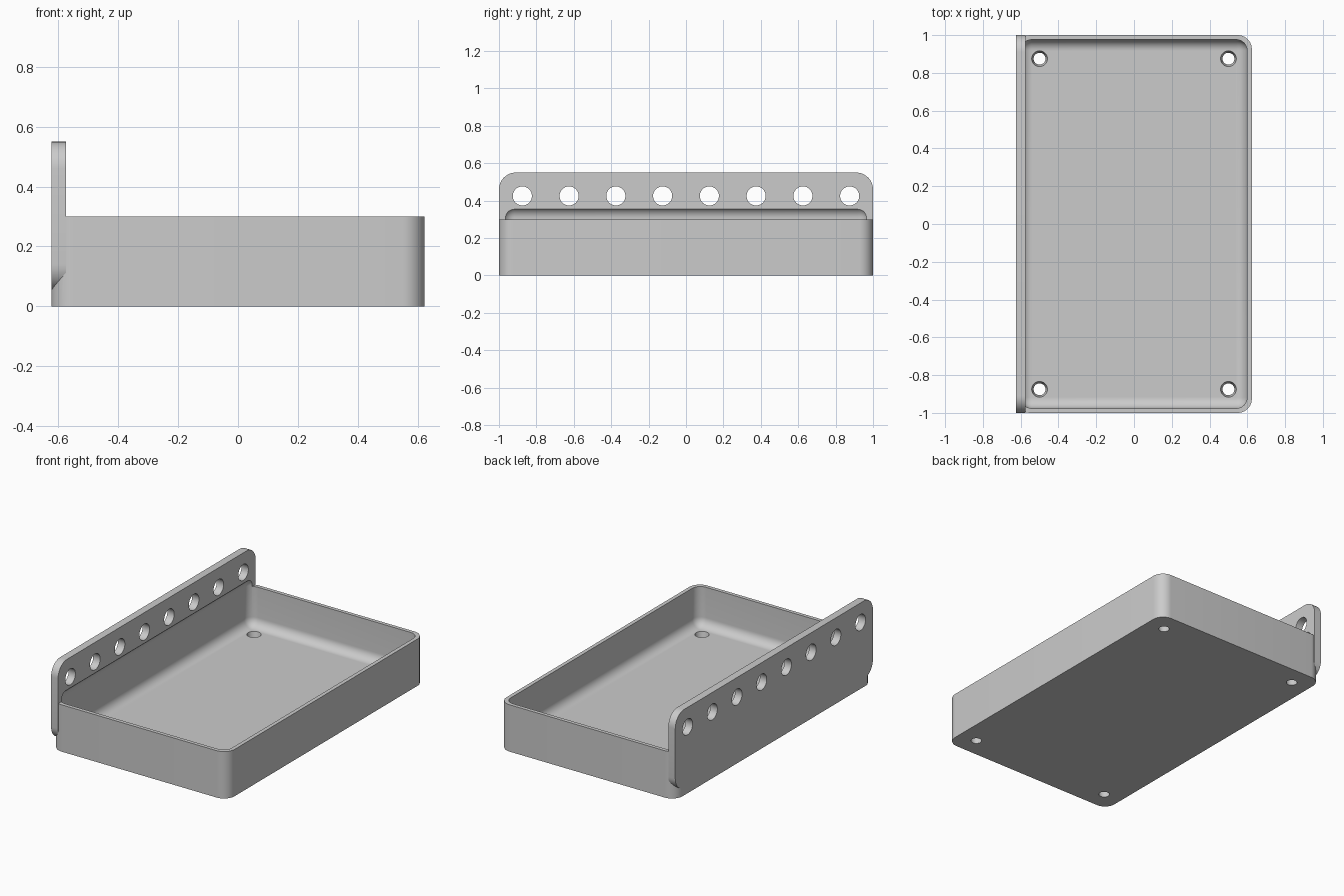
import bpy, bmesh, math
from mathutils import Matrix, Vector

if "Cube" in bpy.data.objects:
    bpy.data.objects.remove(bpy.data.objects["Cube"], do_unlink=True)

grey = bpy.data.materials.new("plain grey")
grey.use_nodes = True
colour = (0.6, 0.6, 0.6, 1)
grey.diffuse_color = colour
grey.node_tree.nodes["Principled BSDF"].inputs["Base Color"].default_value = colour


def make_object(name, bm):
    mesh = bpy.data.meshes.new(name)
    bmesh.ops.recalc_face_normals(bm, faces=bm.faces)
    bm.to_mesh(mesh)
    bm.free()
    mesh.materials.append(grey)
    obj = bpy.data.objects.new(name, mesh)
    bpy.context.collection.objects.link(obj)
    return obj


def rounded_box(name, low, high, radius, axis=None, segments=10):
    """Box between two corners; rounds edges along one axis, or all edges."""
    low, high = Vector(low), Vector(high)
    bm = bmesh.new()
    bmesh.ops.create_cube(bm, size=1)
    for v in bm.verts:
        v.co = (low + high) / 2 + v.co * (high - low)
    edges = [e for e in bm.edges
             if axis is None or abs((e.verts[0].co - e.verts[1].co)[axis]) > 1e-4]
    bmesh.ops.bevel(bm, geom=edges, offset=radius, segments=segments,
                    profile=0.5, affect='EDGES')
    return make_object(name, bm)


def add_cylinder(bm, centre, r_low, r_high, depth, rotation=Matrix()):
    bmesh.ops.create_cone(bm, cap_ends=True, segments=40, radius1=r_low,
                          radius2=r_high, depth=depth,
                          matrix=Matrix.Translation(centre) @ rotation)


def boolean(target, other, operation):
    mod = target.modifiers.new("join" if operation == 'UNION' else "cut", 'BOOLEAN')
    mod.operation, mod.object, mod.solver = operation, other, 'EXACT'
    bpy.context.view_layer.objects.active = target
    bpy.ops.object.modifier_apply(modifier=mod.name)
    bpy.data.objects.remove(other, do_unlink=True)


# Tray body with rounded upright corners
tray = rounded_box("tray_with_mounting_plate", (-0.624, -1, 0), (0.624, 1, 0.3), 0.075, axis=2)

# Tall mounting plate on the right-hand side
plate = rounded_box("mounting_plate", (-0.624, -1, 0.05), (-0.575, 1, 0.55), 0.09, axis=0)
boolean(tray, plate, 'UNION')

# Soft-edged cavity that also bites a shallow cove into the plate
cavity = rounded_box("cavity_cutter", (-0.599, -0.976, 0.048), (0.599, 0.976, 0.365), 0.058)
boolean(tray, cavity, 'DIFFERENCE')

# Row of plate holes and tapered drain holes in the floor
bm = bmesh.new()
sideways = Matrix.Rotation(math.pi / 2, 4, 'Y')
for i in range(8):
    add_cylinder(bm, (-0.6, -0.875 + i * 0.25, 0.425), 0.051, 0.051, 0.2, sideways)
for x in (-0.5, 0.5):
    for y in (-0.875, 0.875):
        add_cylinder(bm, (x, y, 0.024), 0.031, 0.042, 0.052)
boolean(tray, make_object("hole_cutter", bm), 'DIFFERENCE')

# Smooth curved surfaces, crisp edges elsewhere
bpy.ops.object.select_all(action='DESELECT')
tray.select_set(True)
bpy.context.view_layer.objects.active = tray
bpy.ops.object.shade_smooth_by_angle(angle=math.radians(30))
